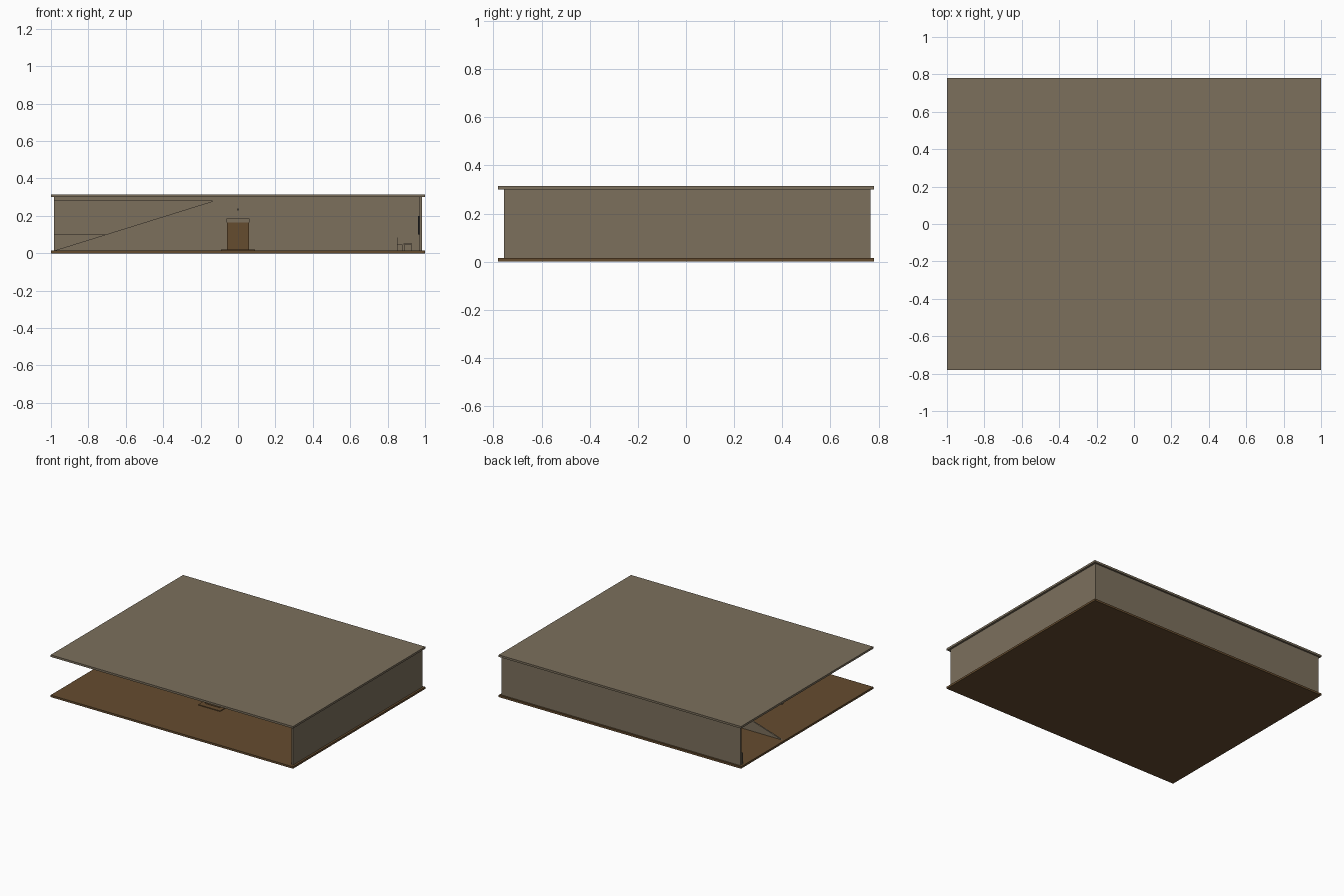
import bpy
import bmesh

default = bpy.data.objects.get("Cube")
if default:
    bpy.data.objects.remove(default, do_unlink=True)


def material(name, colour):
    mat = bpy.data.materials.new(name)
    mat.use_nodes = True
    mat.diffuse_color = (*colour, 1)
    mat.node_tree.nodes["Principled BSDF"].inputs["Base Color"].default_value = (*colour, 1)
    return mat


TAN = material("tan plaster", (0.20, 0.16, 0.108))
BROWN = material("brown wood", (0.13, 0.072, 0.028))
DARK = material("dark metal", (0.02, 0.02, 0.02))


def finish(name, bm, mat):
    bmesh.ops.recalc_face_normals(bm, faces=bm.faces)
    mesh = bpy.data.meshes.new(name)
    bm.to_mesh(mesh)
    bm.free()
    mesh.materials.append(mat)
    obj = bpy.data.objects.new(name, mesh)
    bpy.context.collection.objects.link(obj)
    return obj


def box(name, x, y, z, mat):
    """Box from its (low, high) range on each axis."""
    bm = bmesh.new()
    bmesh.ops.create_cube(bm, size=1)
    for v in bm.verts:
        v.co = [r[0] if c < 0 else r[1] for c, r in zip(v.co, (x, y, z))]
    return finish(name, bm, mat)


def panel(name, outline, y, mat):
    """Upright panel: an x-z outline extruded along y."""
    bm = bmesh.new()
    face = bm.faces.new([bm.verts.new((px, y[0], pz)) for px, pz in outline])
    grown = bmesh.ops.extrude_face_region(bm, geom=[face])["geom"]
    for v in grown:
        if isinstance(v, bmesh.types.BMVert):
            v.co.y = y[1]
    return finish(name, bm, mat)


FLOOR, CEILING = 0.015, 0.3

# Shell: floor and roof slabs, back wall and one side wall
box("floor_slab", (-1, 1), (-0.78, 0.78), (0, FLOOR), BROWN)
box("roof_slab", (-1, 1), (-0.78, 0.78), (CEILING, 0.315), TAN)
box("back_wall", (-0.985, 0.985), (0.752, 0.767), (FLOOR, CEILING), TAN)
box("left_wall", (0.97, 0.985), (-0.757, 0.752), (FLOOR, CEILING), TAN)

# Partition cut by the rising slope, with a beam along its top
panel("sloped_partition",
      [(-0.98, FLOOR), (0.97, FLOOR), (0.97, 0.28), (-0.13, 0.28)], (0.26, 0.27), TAN)
box("ceiling_beam", (-0.985, 0.97), (0.255, 0.275), (0.28, CEILING), TAN)

# Shallow relief on the back wall: returning slope and low ledge
panel("rear_slope", [(-0.9, 0.28), (0.0, 0.28), (0.0, FLOOR), (-0.03, FLOOR)],
      (0.744, 0.752), TAN)
box("rear_ledge", (-0.985, -0.6), (0.735, 0.744), (FLOOR, 0.1), TAN)

# Central stand on its low step, with a tan cap
box("stand_step", (-0.09, 0.09), (-0.34, -0.16), (FLOOR, 0.02), BROWN)
box("stand_body", (-0.06, 0.06), (-0.3, -0.2), (0.02, 0.165), BROWN)
box("stand_cap", (-0.062, 0.062), (-0.302, -0.198), (0.165, 0.187), TAN)
box("wall_lamp", (-0.004, 0.004), (0.25, 0.26), (0.228, 0.24), DARK)

# Table and chair near the left wall
box("table_top", (0.885, 0.93), (0.0, 0.06), (0.047, 0.052), TAN)
for i, x in enumerate((0.887, 0.924)):
    for j, y in enumerate((0.002, 0.054)):
        box(f"table_leg_{i}_{j}", (x, x + 0.004), (y, y + 0.004), (FLOOR, 0.047), TAN)
box("chair_seat", (0.85, 0.88), (0.015, 0.045), (0.044, 0.048), TAN)
box("chair_back", (0.85, 0.854), (0.015, 0.045), (0.048, 0.085), TAN)
for i, x in enumerate((0.85, 0.876)):
    for j, y in enumerate((0.015, 0.041)):
        box(f"chair_leg_{i}_{j}", (x, x + 0.004), (y, y + 0.004), (FLOOR, 0.044), TAN)

# Board hung on the left wall
box("wall_board", (0.962, 0.97), (-0.1, 0.1), (0.1, 0.2), DARK)
